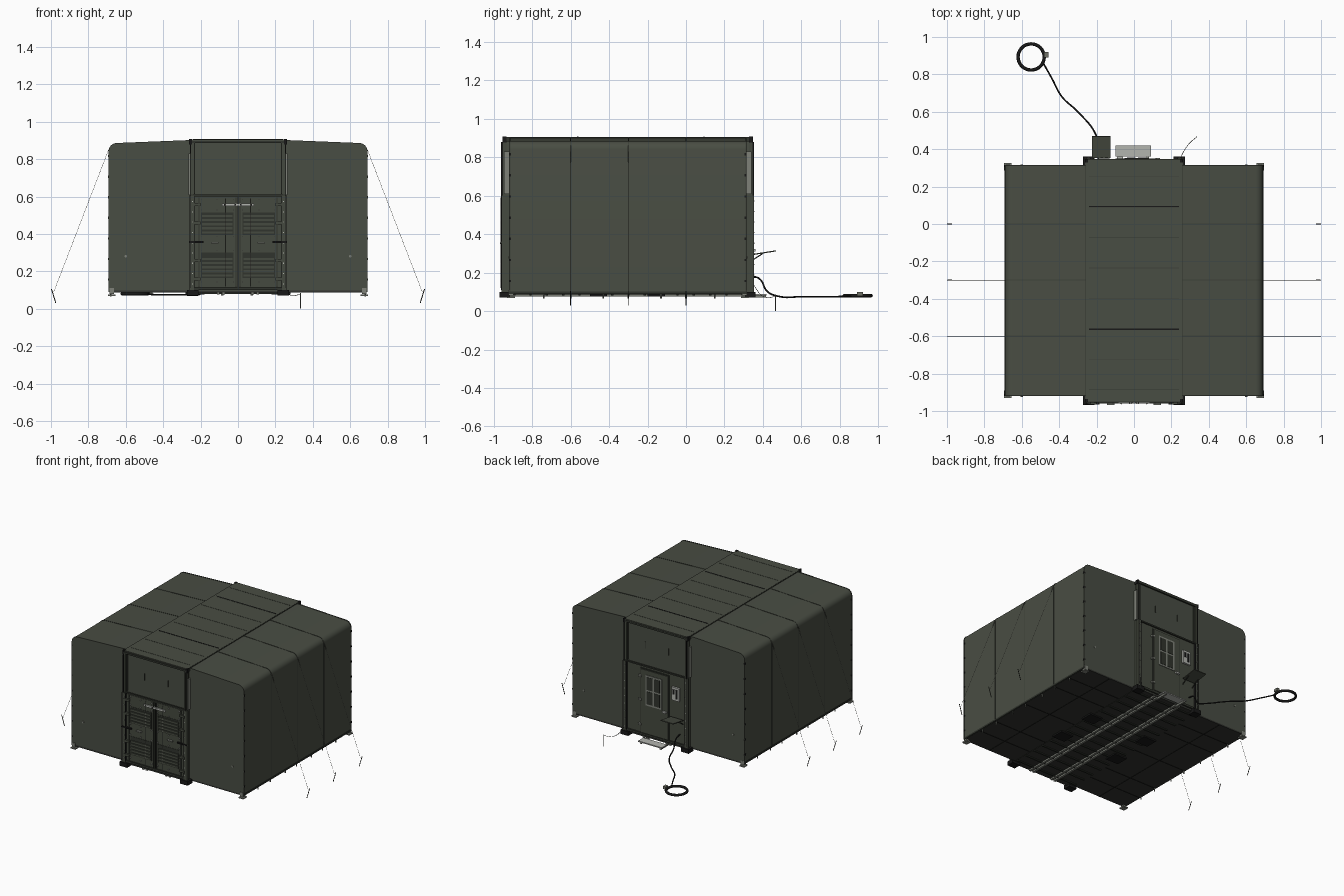
import bpy, bmesh, math
from mathutils import Vector, Matrix

if "Cube" in bpy.data.objects:
    bpy.data.objects.remove(bpy.data.objects["Cube"])


def material(name, r, g, b):
    m = bpy.data.materials.new(name)
    m.use_nodes = True
    m.diffuse_color = (r, g, b, 1)
    bsdf = m.node_tree.nodes["Principled BSDF"]
    bsdf.inputs["Base Color"].default_value = (r, g, b, 1)
    bsdf.inputs["Roughness"].default_value = 0.8
    return m


CANVAS = material("olive canvas", 0.066, 0.074, 0.056)
SHELL = material("olive painted metal", 0.06, 0.067, 0.05)
STITCH = material("canvas stitching", 0.048, 0.054, 0.041)
SEAM = material("dark olive seam", 0.03, 0.034, 0.026)
FLOOR = material("dark floor", 0.032, 0.034, 0.029)
BLACK = material("black rubber", 0.009, 0.009, 0.009)
STEEL = material("grey steel", 0.21, 0.22, 0.19)
PALE = material("pale metal", 0.45, 0.46, 0.43)
ROPE = material("rope grey", 0.16, 0.165, 0.135)


def finish(name, bm, mat):
    bmesh.ops.recalc_face_normals(bm, faces=bm.faces)
    mesh = bpy.data.meshes.new(name)
    bm.to_mesh(mesh)
    bm.free()
    mesh.materials.append(mat)
    ob = bpy.data.objects.new(name, mesh)
    bpy.context.collection.objects.link(ob)
    return ob


def boxes(name, mat, spans):
    """One object made of boxes given as (x0, x1, y0, y1, z0, z1)."""
    bm = bmesh.new()
    for x0, x1, y0, y1, z0, z1 in spans:
        place = Matrix.Translation(((x0 + x1) / 2, (y0 + y1) / 2, (z0 + z1) / 2))
        size = Matrix.Diagonal((abs(x1 - x0), abs(y1 - y0), abs(z1 - z0), 1))
        bmesh.ops.create_cube(bm, size=1, matrix=place @ size)
    return finish(name, bm, mat)


def both(spans):
    """Mirror box spans across x."""
    return spans + [(-b, -a, *rest) for a, b, *rest in spans]


def rods(name, mat, segments, radius, sides=6):
    bm = bmesh.new()
    for a, b in segments:
        a, b = Vector(a), Vector(b)
        turn = (b - a).to_track_quat('Z', 'Y').to_matrix().to_4x4()
        bmesh.ops.create_cone(bm, cap_ends=True, segments=sides, radius1=radius, radius2=radius,
                              depth=(b - a).length, matrix=Matrix.Translation((a + b) / 2) @ turn)
    return finish(name, bm, mat)


def activate(ob):
    bpy.ops.object.select_all(action='DESELECT')
    ob.select_set(True)
    bpy.context.view_layer.objects.active = ob


def tube(name, mat, points, radius):
    curve = bpy.data.curves.new(name, 'CURVE')
    curve.dimensions = '3D'
    curve.bevel_depth = radius
    curve.bevel_resolution = 2
    curve.resolution_u = 6
    s = curve.splines.new('BEZIER')
    s.bezier_points.add(len(points) - 1)
    for p, co in zip(s.bezier_points, points):
        p.co = co
        p.handle_left_type = p.handle_right_type = 'AUTO'
    curve.materials.append(mat)
    ob = bpy.data.objects.new(name, curve)
    bpy.context.collection.objects.link(ob)
    activate(ob)
    bpy.ops.object.convert(target='MESH')


def half_profile(grow=0.0):
    """Outline of one wing, from the wall foot up over the eave to the middle."""
    r, cx, cz = 0.042 + grow, 0.648, 0.842
    arc = [(cx + r * math.cos(t), cz + r * math.sin(t))
           for t in [math.radians(87) * i / 6 for i in range(7)]]
    return [(0.69 + grow, 0.098)] + arc + [(0.25, 0.9 + grow)]


def extrude_profile(name, mat, pts, spans):
    bm = bmesh.new()
    for y0, y1 in spans:
        face = bm.faces.new([bm.verts.new((x, y0, z)) for x, z in pts])
        out = bmesh.ops.extrude_face_region(bm, geom=[face])
        verts = [v for v in out["geom"] if isinstance(v, bmesh.types.BMVert)]
        bmesh.ops.translate(bm, verts=verts, vec=(0, y1 - y0, 0))
    activate(finish(name, bm, mat))
    bpy.ops.object.shade_smooth_by_angle(angle=math.radians(35))


FRONT, BACK = -0.92, 0.315
BAYS = (-0.6, -0.3, 0.0)

# Canvas wings and their seams
for side, label in ((1, "left"), (-1, "right")):
    outer = [(side * x, z) for x, z in half_profile()]
    extrude_profile(label + "_wing", CANVAS, outer + [(side * 0.25, 0.098)], [(FRONT, BACK)])
    band = [(side * x, z) for x, z in half_profile(0.002)]
    extrude_profile(label + "_wing_seams", STITCH, band + outer[::-1],
                    [(y - 0.003, y + 0.003) for y in (FRONT + 0.003, *BAYS, BACK - 0.003)])
boxes("eave_clips", BLACK, both([(0.682, 0.695, y - 0.005, y + 0.005, z, z + 0.012)
                                 for y in (FRONT + 0.005, BACK - 0.005)
                                 for z in [0.15 + 0.11 * i for i in range(7)]]))

# Central container: lower hard shell and upper canvas riser
boxes("container_shell", SHELL, [(-0.255, 0.255, -0.945, 0.338, 0.095, 0.605)])
boxes("upper_riser", CANVAS, [(-0.25, 0.25, -0.935, 0.33, 0.605, 0.9)])
boxes("center_roof", CANVAS, [(-0.256, 0.256, -0.948, 0.345, 0.896, 0.905)])
boxes("roof_edge_rails", SEAM, both([(0.248, 0.259, -0.953, 0.342, 0.882, 0.904)]))
boxes("roof_seams", STITCH, [(-0.24, 0.24, y - 0.002, y + 0.002, 0.9, 0.9062)
                             for y in [-0.885 + 0.1625 * i for i in range(8)]])
boxes("roof_strips", BLACK, [(-0.24, 0.24, y - 0.003, y + 0.003, 0.9, 0.907) for y in (-0.563, 0.093)])
boxes("roof_clips", BLACK, both([(0.247, 0.261, y - 0.01, y + 0.01, 0.878, 0.907)
                                 for y in (-0.945, 0.338)]))

# End frames, repeated on front and back
for y, out, label in ((-0.945, -1, "front"), (0.338, 1, "back")):
    boxes(label + "_posts", SHELL, both([(0.235, 0.262, y, y + out * 0.016, 0.1, 0.605),
                                         (0.236, 0.256, y - out * 0.01, y + out * 0.008, 0.605, 0.885)]))
    boxes(label + "_post_grooves", BLACK, both([(0.232, 0.236, y, y + out * 0.017, 0.11, 0.6),
                                                (0.25, 0.253, y, y + out * 0.017, 0.11, 0.88)]))
    boxes(label + "_cross_bars", SEAM, [(-0.25, 0.25, y, y + out * 0.01, z, z + h)
                                        for z, h in ((0.6, 0.01), (0.1, 0.015), (0.885, 0.013))])
    boxes(label + "_riser_trim", SEAM, both([(0.231, 0.236, y - out * 0.01, y + out * 0.002, 0.613, 0.885),
                                             (0.0925, 0.0945, y - out * 0.01, y - out * 0.004, 0.725, 0.775)]))
    boxes(label + "_pale_edges", STEEL, both([(0.257, 0.264, y - out * 0.03, y + out * 0.003, 0.608, 0.83)]))
    boxes(label + "_post_bolts", PALE, both([(0.241, 0.245, y, y + out * 0.018, z, z + 0.006)
                                             for z in [0.13 + 0.055 * i for i in range(9)]]))
    boxes(label + "_corner_feet", BLACK, both([(0.212, 0.274, y - out * 0.03, y + out * 0.024, 0.07, 0.1)]))

# Front double doors
Y = -0.945
boxes("front_doors", SHELL, both([(0.004, 0.228, Y - 0.007, Y, 0.118, 0.597)]))
boxes("door_gap", BLACK, [(-0.004, 0.004, Y - 0.004, Y, 0.115, 0.597)])
boxes("door_frame_bars", SEAM, both([(0.008, 0.014, Y - 0.012, Y, 0.12, 0.595),
                                     (0.205, 0.211, Y - 0.012, Y, 0.12, 0.595)]))
boxes("louver_recesses", SEAM, both([(0.025, 0.197, Y - 0.009, Y, a, b)
                                     for a, b in ((0.165, 0.3), (0.395, 0.515))]))
boxes("louver_slats", SHELL, both([(0.03, 0.192, Y - 0.016, Y, z, z + 0.012)
                                   for base in (0.172, 0.402) for z in [base + 0.022 * i for i in range(5)]]))
rods("door_lock_rods", ROPE, [((s * 0.068, Y - 0.016, 0.12), (s * 0.068, Y - 0.016, 0.59))
                              for s in (-1, 1)], 0.003)
boxes("door_hinges", SHELL, both([(0.2, 0.243, Y - 0.02, Y, z, z + 0.016)
                                  for z in (0.15, 0.25, 0.45, 0.55)]))
boxes("door_latches", BLACK, both([(0.185, 0.262, Y - 0.021, Y, 0.352, 0.361)]))
boxes("door_bolts", PALE, both([(x, x + 0.005, Y - 0.018, Y, z, z + 0.005)
                                for x in (0.022, 0.11, 0.194) for z in (0.14, 0.31, 0.385, 0.525, 0.58)]))
boxes("door_handles", STEEL, both([(0.105, 0.145, Y - 0.022, Y, 0.35, 0.358)]))
boxes("sign_strip", PALE, [(-0.085, 0.085, Y - 0.016, Y, 0.549, 0.563)])
boxes("sign_strip_marks", BLACK, [(x - 0.004, x + 0.004, Y - 0.018, Y, 0.552, 0.56)
                                  for x in (-0.07, -0.015, 0.015, 0.07)])

# Back door with window, service panel and shelf
B = 0.338
boxes("back_door_frame", SEAM, [(-0.105, 0.125, B, B + 0.006, 0.115, 0.585)])
boxes("back_door", SHELL, [(-0.099, 0.119, B, B + 0.011, 0.12, 0.579)])
boxes("back_window_frame", STEEL, [(-0.05, 0.08, B, B + 0.015, 0.325, 0.545)])
boxes("back_window_panes", SEAM, [(x, x + 0.046, B, B + 0.017, z, z + 0.092)
                                  for x in (-0.037, 0.021) for z in (0.337, 0.441)])
boxes("back_door_hinges", STEEL, [(0.115, 0.138, B, B + 0.016, z, z + 0.012) for z in (0.17, 0.35, 0.52)])
boxes("back_door_handle", PALE, [(-0.09, -0.06, B, B + 0.024, 0.31, 0.322)])
boxes("service_panel", PALE, [(-0.19, -0.13, B, B + 0.014, 0.42, 0.515)])
boxes("service_panel_sockets", BLACK, [(-0.18, -0.165, B, B + 0.017, 0.435, 0.5),
                                       (-0.155, -0.14, B, B + 0.017, 0.465, 0.5)])
shelf = boxes("fold_down_shelf", SHELL, [(-0.05, 0.05, 0, 0.118, -0.004, 0.002)])
shelf.location = (-0.175, 0.352, 0.296)
shelf.rotation_euler.x = math.radians(9)
rods("shelf_braces", SEAM, [((x, B, 0.26), (x, 0.4, 0.3)) for x in (-0.215, -0.135)], 0.003)
boxes("step", PALE, [(-0.1, 0.09, 0.36, 0.42, 0.082, 0.09)])
boxes("step_supports", STEEL, [(x, x + 0.012, 0.32, 0.415, 0.07, 0.084) for x in (-0.09, 0.068)])

# Supply hose and its coil
tube("supply_hose", BLACK, [(-0.19, B, 0.18), (-0.19, 0.38, 0.17), (-0.195, 0.425, 0.1),
                            (-0.205, 0.48, 0.077), (-0.3, 0.6, 0.075), (-0.385, 0.68, 0.075),
                            (-0.44, 0.78, 0.075), (-0.485, 0.86, 0.078)], 0.0045)
bpy.ops.mesh.primitive_torus_add(location=(-0.55, 0.893, 0.08), major_radius=0.07, minor_radius=0.009,
                                 major_segments=32, minor_segments=8)
coil = bpy.context.object
coil.name = "hose_coil"
coil.data.materials.append(BLACK)
bpy.ops.object.shade_smooth()
boxes("hose_connector", ROPE, [(-0.48, -0.458, 0.89, 0.92, 0.078, 0.098)])

# Floors, underside beams and skid rails
boxes("wing_floors", FLOOR, both([(0.255, 0.688, FRONT, BACK, 0.088, 0.1)]))
boxes("wing_floor_joints", BLACK, both([(0.26, 0.685, y - 0.002, y + 0.002, 0.086, 0.09) for y in (-0.76, *BAYS, 0.15)]
                                       + [(0.47, 0.474, FRONT, BACK, 0.086, 0.09)]))
boxes("container_base", FLOOR, [(-0.255, 0.255, -0.945, 0.338, 0.086, 0.1)])
boxes("underside_beams", SEAM, [(-0.25, 0.25, y, y + 0.012, 0.08, 0.09)
                                for y in [-0.9 + 0.085 * i for i in range(15)]])
boxes("skid_rails", STEEL, both([(x, x + 0.015, -0.94, 0.335, 0.075, 0.095) for x in (0.07, 0.098)]))
boxes("lift_pockets", BLACK, both([(0.18, 0.28, y, y + 0.09, 0.077, 0.094) for y in (-0.5, -0.2)]))
boxes("wall_foot_rails", SEAM, both([(0.685, 0.693, FRONT, BACK, 0.09, 0.102)]))

# Levelling feet under the wings
rods("floor_pins", STEEL, [((s * 0.68, y, 0.066), (s * 0.68, y, 0.095)) for s in (-1, 1)
                           for y in (-0.74, -0.6, -0.43, -0.3, -0.13, 0, 0.15)], 0.004)
boxes("corner_jacks", STEEL, both([(0.662, 0.688, y - 0.013, y + 0.013, 0.08, 0.11) for y in (-0.91, 0.305)]
                                  + [(0.656, 0.694, y - 0.02, y + 0.02, 0.068, 0.076) for y in (-0.91, 0.305)]))

# Guy lines and stakes
pairs = [(s, y) for s in (-1, 1) for y in BAYS]
rods("guy_lines", ROPE, [((s * 0.688, y, 0.86), (s * 0.985, y, 0.09)) for s, y in pairs], 0.0009, 5)
rods("guy_stakes", SEAM, [((s * 0.997, y, 0.105), (s * 0.974, y, 0.03)) for s, y in pairs], 0.0025)
rods("wall_grommets", STEEL, [((s * 0.6, y, 0.28), (s * 0.6, y + d, 0.28)) for s in (-1, 1)
                              for y, d in ((FRONT, -0.004), (BACK, 0.004))], 0.007, 10)

# Grounding rod and wire
rods("ground_rod", STEEL, [((0.335, 0.465, 0), (0.335, 0.465, 0.085))], 0.003)
tube("ground_wire", ROPE, [(0.25, 0.355, 0.13), (0.27, 0.395, 0.08), (0.3, 0.435, 0.07),
                           (0.335, 0.465, 0.08)], 0.0015)
